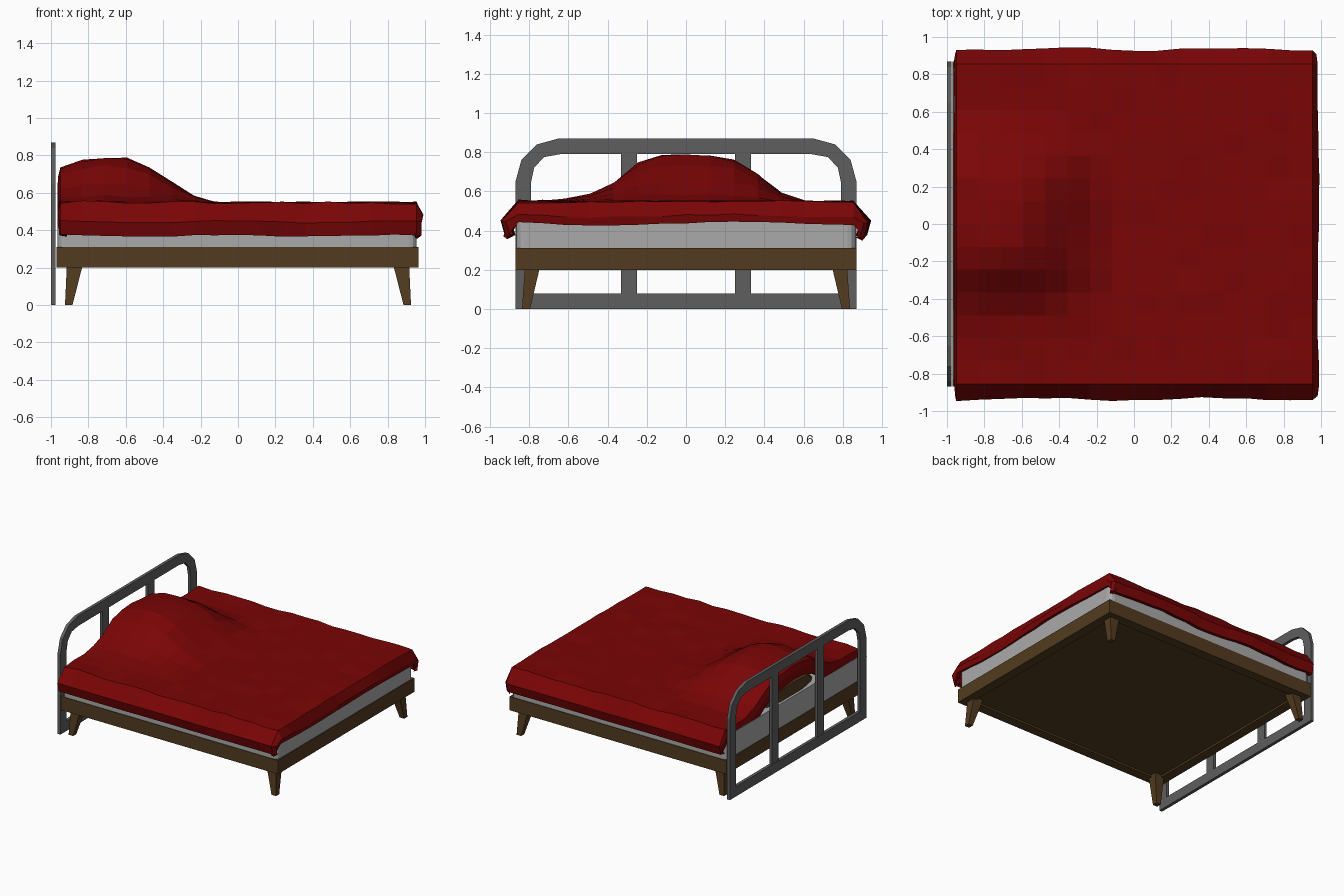
import bpy, bmesh, math, random

random.seed(4)
if "Cube" in bpy.data.objects:
    bpy.data.objects.remove(bpy.data.objects["Cube"])


def material(name, rgb):
    m = bpy.data.materials.new(name)
    m.use_nodes = True
    m.diffuse_color = (*rgb, 1)
    m.node_tree.nodes["Principled BSDF"].inputs["Base Color"].default_value = (*rgb, 1)
    return m


RED = material("red blanket", (0.195, 0.0015, 0.0018))
WOOD = material("brown wood", (0.085, 0.044, 0.014))
METAL = material("grey metal", (0.112, 0.112, 0.112))
CLOTH = material("pale mattress", (0.4, 0.4, 0.4))


def finish(name, bm, mat, closed=True):
    if closed:
        bmesh.ops.recalc_face_normals(bm, faces=bm.faces)
    mesh = bpy.data.meshes.new(name)
    bm.to_mesh(mesh)
    bm.free()
    mesh.materials.append(mat)
    obj = bpy.data.objects.new(name, mesh)
    bpy.context.collection.objects.link(obj)
    return obj


def box_mesh(x, y, z):
    bm = bmesh.new()
    bmesh.ops.create_cube(bm, size=1)
    for v in bm.verts:
        v.co = [lo + (c + 0.5) * (hi - lo) for c, (lo, hi) in zip(v.co, (x, y, z))]
    return bm


def lerp(points, t):
    """Piecewise linear profile through (position, value) points."""
    if t <= points[0][0]:
        return points[0][1]
    for (a, va), (b, vb) in zip(points, points[1:]):
        if t <= b:
            return va + (vb - va) * (t - a) / (b - a)
    return points[-1][1]


# Wooden base with a shallow recess underneath
bm = box_mesh((-0.97, 0.965), (-0.87, 0.87), (0.2, 0.31))
bottom = [f for f in bm.faces if f.calc_center_median().z < 0.21]
bmesh.ops.inset_region(bm, faces=bottom, thickness=0.11)
inner = bmesh.ops.extrude_face_region(bm, geom=bottom)["geom"]
bmesh.ops.translate(bm, vec=(0, 0, 0.015), verts=[v for v in inner if isinstance(v, bmesh.types.BMVert)])
bmesh.ops.delete(bm, geom=[f for f in bottom if f.is_valid], context="FACES")
finish("bed_base", bm, WOOD)

# Splayed tapered legs
for sx, end in ((1, "foot"), (-1, "head")):
    for sy, side in ((1, "back"), (-1, "front")):
        bm = box_mesh((0, 1), (0, 1), (0, 0.215))
        for v in bm.verts:
            top = v.co.z > 0.1
            lo, hi = ((0.83, 0.745), (0.915, 0.822)) if top else ((0.885, 0.796), (0.925, 0.837))
            v.co.x = sx * (hi[0] if v.co.x > 0.5 else lo[0])
            v.co.y = sy * (hi[1] if v.co.y > 0.5 else lo[1])
        finish(f"leg_{end}_{side}", bm, WOOD)

# Mattress with rounded upright edges
bm = box_mesh((-0.965, 0.955), (-0.865, 0.865), (0.31, 0.5))
upright = [e for e in bm.edges if abs(e.verts[0].co.z - e.verts[1].co.z) > 0.1]
bmesh.ops.bevel(bm, geom=upright, offset=0.04, segments=3, affect="EDGES", profile=0.5)
finish("mattress", bm, CLOTH)

# Headboard frame: rounded arch with a straight bottom rail
half_out = [(0.87, 0), (0.87, 0.65), (0.84, 0.76), (0.76, 0.84), (0.65, 0.87)]
half_in = [(0.79, 0.08), (0.79, 0.65), (0.775, 0.72), (0.725, 0.775), (0.64, 0.79)]
loops = [h + [(-y, z) for y, z in reversed(h)] for h in (half_out, half_in)]
bm = bmesh.new()
rings = [[bm.verts.new((x, y, z)) for y, z in loops[k]]
         for x, k in ((-1, 0), (-0.975, 0), (-0.975, 1), (-1, 1))]
n = len(loops[0])
for r in range(4):
    a, b = rings[r], rings[(r + 1) % 4]
    for i in range(n):
        j = (i + 1) % n
        bm.faces.new((a[i], a[j], b[j], b[i]))
finish("headboard_frame", bm, METAL)
for s, side in ((1, "back"), (-1, "front")):
    ys = sorted((s * 0.25, s * 0.332))
    finish(f"headboard_post_{side}", box_mesh((-0.998, -0.977), ys, (0.06, 0.81)), METAL)

# Pillow hidden under the blanket
bm = bmesh.new()
bmesh.ops.create_icosphere(bm, subdivisions=2, radius=1)
for v in bm.verts:
    v.co = (max(-0.945, -0.7 + v.co.x * 0.36), v.co.y * 0.38, 0.52 + v.co.z * 0.15)
finish("pillow", bm, WOOD)

# Draped blanket: wavy sheet with a mound at the head end and folded hems
MOUND_X = [(-0.95, 0.78), (-0.85, 0.95), (-0.7, 1), (-0.58, 0.98), (-0.45, 0.74), (-0.3, 0.3), (-0.17, 0)]
MOUND_Y = [(-0.65, 0.02), (-0.5, 0.12), (-0.37, 0.38), (-0.26, 0.78), (-0.13, 0.95), (0, 1),
           (0.2, 0.93), (0.3, 0.79), (0.4, 0.45), (0.5, 0.13), (0.58, 0)]
NX, NY = 16, 14


def level(i, count):
    """Number of hem rows outside the flat sheet, and which end."""
    if i < 2:
        return 2 - i, -1
    if i > count + 2:
        return i - count - 2, 1
    return 0, 0


def blanket_point(i, j):
    (a, end), (b, side) = level(i, NX), level(j, NY)
    x = -0.95 + 1.905 * min(max(i - 2, 0), NX) / NX
    y = -0.855 + 1.71 * min(max(j - 2, 0), NY) / NY
    z = 0.547 + 0.245 * lerp(MOUND_X, x) * lerp(MOUND_Y, y) + random.uniform(-0.007, 0.007)
    wave = 0.007 * math.sin(7 * x + 5 * y) + random.uniform(-0.004, 0.004)
    if end < 0 and a:
        z -= (0, 0.05, 0.11)[a]
        x -= (0, 0.012, 0.015)[a]
    elif a:
        z = (0, 0.475, 0.435)[a] + wave
        x += (0, 0.031, 0.022)[a] + wave * 0.6
    if b:
        z = min(z, (0, 0.445, 0.37)[b] + wave * 0.7)
        y += side * ((0, 0.081, 0.06)[b] + wave)
        # Corners are gathered in and hang lower
        if a:
            y -= side * 0.02 * a
            x -= end * 0.006 * a
            if a == 2:
                z = min(z, 0.385)
    return x, y, z


bm = bmesh.new()
grid = [[bm.verts.new(blanket_point(i, j)) for j in range(NY + 5)] for i in range(NX + 5)]
for i in range(NX + 4):
    for j in range(NY + 4):
        bm.faces.new((grid[i][j], grid[i + 1][j], grid[i + 1][j + 1], grid[i][j + 1]))
blanket = finish("blanket", bm, RED, closed=False)
thick = blanket.modifiers.new("thickness", "SOLIDIFY")
thick.thickness = 0.04
thick.offset = -1
